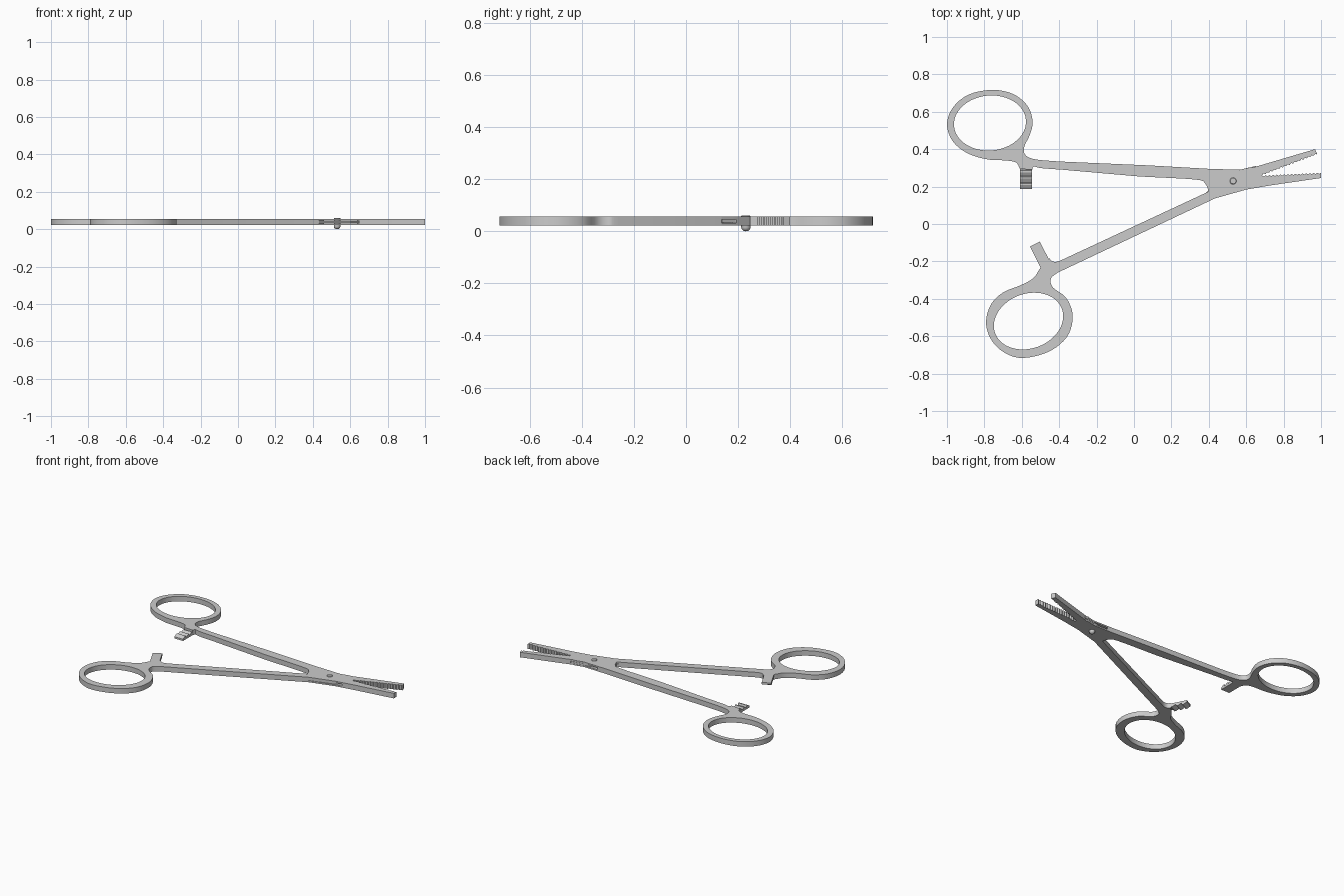
import bpy, bmesh, math
from mathutils import Vector

if "Cube" in bpy.data.objects:
    bpy.data.objects.remove(bpy.data.objects["Cube"])

Z0, Z1 = 0.022, 0.056          # body underside and top


def curve(pts, n=4):
    """Smooth open run through the points (Catmull-Rom)."""
    p = [Vector(q) for q in pts]
    p = [2 * p[0] - p[1]] + p + [2 * p[-1] - p[-2]]
    out = []
    for i in range(1, len(p) - 2):
        a, b, c, d = p[i - 1:i + 3]
        for k in range(n):
            t = k / n
            out.append(tuple(0.5 * (2 * b + (c - a) * t + (2 * a - 5 * b + 4 * c - d) * t * t
                                    + (3 * b - a - 3 * c + d) * t ** 3)))
    return out + [tuple(p[-2])]


def ellipse(cx, cy, a, b, deg, n=48):
    r = math.radians(deg)
    out = []
    for i in range(n):
        u = 2 * math.pi * i / n
        x, y = a * math.cos(u), b * math.sin(u)
        out.append((cx + x * math.cos(r) - y * math.sin(r), cy + x * math.sin(r) + y * math.cos(r)))
    return out


def serrate(p, q, n=16, depth=0.007):
    """Zigzag biting face from p to q, cut in to the right of travel."""
    p, q = Vector(p), Vector(q)
    d = (q - p).normalized()
    side = Vector((d.y, -d.x)) * depth
    out = []
    for i in range(n):
        out.append(tuple(p.lerp(q, i / n)))
        out.append(tuple(p.lerp(q, (i + 0.5) / n) + side))
    return out + [tuple(q)]


def finish(name, bm):
    bmesh.ops.recalc_face_normals(bm, faces=bm.faces[:])
    me = bpy.data.meshes.new(name)
    bm.to_mesh(me)
    bm.free()
    ob = bpy.data.objects.new(name, me)
    bpy.context.collection.objects.link(ob)
    return ob


def smooth(ob):
    bpy.ops.object.select_all(action='DESELECT')
    ob.select_set(True)
    bpy.context.view_layer.objects.active = ob
    bpy.ops.object.shade_smooth_by_angle(angle=math.radians(30))


def plate(name, loops, z0=Z0, z1=Z1):
    """Flat solid from an outline and optional hole outlines."""
    bm = bmesh.new()
    edges = []
    for loop in loops:
        vs = [bm.verts.new((x, y, z0)) for x, y in loop]
        edges += [bm.edges.new((vs[i - 1], vs[i])) for i in range(len(vs))]
    bmesh.ops.triangle_fill(bm, use_beauty=True, use_dissolve=False, edges=edges)
    r = bmesh.ops.extrude_face_region(bm, geom=bm.faces[:])
    top = [v for v in r['geom'] if isinstance(v, bmesh.types.BMVert)]
    bmesh.ops.translate(bm, verts=top, vec=(0, 0, z1 - z0))
    return finish(name, bm)


def ratchet(name, start, tip, width, back, root, peak, plain=0.02, teeth=3):
    """Catch bar with sawteeth rising from root to peak; back is the flat side."""
    s, t = Vector(start), Vector(tip)
    length = (t - s).length
    d = (t - s).normalized()
    side = Vector((-d.y, d.x)) * width / 2
    prof = [(0, back), (0, root), (plain, root)]
    step = (length - plain) / teeth
    for i in range(teeth):
        u = plain + i * step
        prof += [(u + step * 0.15, peak), (u + step * 0.4, peak), (u + step, root)]
    prof.append((length, back))
    bm = bmesh.new()
    rows = []
    for sg in (-1, 1):
        rows.append([bm.verts.new((*(s + d * u + side * sg), z)) for u, z in prof])
        bm.faces.new(rows[-1])
    for i in range(len(prof)):
        bm.faces.new((rows[0][i - 1], rows[0][i], rows[1][i], rows[1][i - 1]))
    return finish(name, bm)


# Upper arm: finger ring, shank, box joint and lower jaw in one outline
ring_a = [(-.61, .295), (-.631, .329), (-.69, .34), (-.781, .345), (-.888, .377), (-.968, .441),
          (-1, .532), (-.968, .623), (-.882, .693), (-.754, .717), (-.642, .693), (-.567, .628),
          (-.542, .548), (-.556, .479), (-.588, .409), (-.578, .366), (-.524, .345), (-.396, .334)]
box_top = [(.086, .313), (.40, .295), (.567, .29), (.625, .304), (.645, .302)]
low_jaw = serrate((.685, .26), (1, .275)) + [(1, .246), (.727, .206), (.60, .184), (.433, .137)]
under = curve([(.40, .174), (.38, .217), (.326, .238), (.03, .254)])
neck_a = curve([(-.38, .29), (-.5, .299), (-.535, .308), (-.545, .29)])
upper_arm = plate('upper_arm', [curve(ring_a) + box_top + low_jaw + under + neck_a,
                                ellipse(-.77, .54, .193, .147, 5)])

# Slot through the box joint
slot = plate('slot_cutter', [[(.38, .10), (.405, .20), (.50, .36), (.72, .36), (.68, .255), (.60, .10)]],
             .032, .046)
mod = upper_arm.modifiers.new('slot', 'BOOLEAN')
mod.operation = 'DIFFERENCE'
mod.solver = 'EXACT'
mod.object = slot
bpy.context.view_layer.objects.active = upper_arm
bpy.ops.object.modifier_apply(modifier='slot')
bpy.data.objects.remove(slot)
smooth(upper_arm)

# Lower arm: finger ring and shank
ring_b = [(-.406, -.259), (-.444, -.291), (-.433, -.34), (-.364, -.393), (-.328, -.484), (-.348, -.586),
          (-.417, -.66), (-.513, -.703), (-.62, -.715), (-.711, -.676), (-.77, -.607), (-.791, -.521),
          (-.765, -.43), (-.70, -.366), (-.61, -.329), (-.54, -.291), (-.503, -.238)]
neck_b = curve([(-.452, -.184), (-.435, -.2), (-.406, -.2), (-.36, -.18)])
lower_arm = plate('lower_arm', [curve(ring_b) + neck_b + [(.40, .174), (.433, .137)],
                                ellipse(-.564, -.519, .19, .146, 20)])
smooth(lower_arm)

# Tongue passing through the slot, and the upper jaw
plate('joint_tongue', [[(.38, .16), (.48, .27), (.65, .31), (.69, .27), (.60, .19), (.42, .135)]],
      .033, .045)
plate('upper_jaw', [serrate((.98, .372), (.685, .26)) + [(.636, .302), (.968, .40)]])

# Ratchet catches, teeth facing each other
ratchet('upper_ratchet', (-.577, .31), (-.577, .187), .065, Z0, .034, .046)
ratchet('lower_ratchet', (-.470, -.225), (-.530, -.107), .059, Z1, .044, .032)

# Pivot rivet, turned profile
bm = bmesh.new()
prof = [(0, 0), (.009, .002), (.015, .007), (.018, .014), (.018, .058), (.015, .061), (0, .061)]
vs = [bm.verts.new((r, 0, z)) for r, z in prof]
es = [bm.edges.new(vs[i:i + 2]) for i in range(len(vs) - 1)]
bmesh.ops.spin(bm, geom=vs + es, cent=(0, 0, 0), axis=(0, 0, 1), angle=2 * math.pi, steps=20)
bmesh.ops.remove_doubles(bm, verts=bm.verts[:], dist=1e-5)
rivet = finish('pivot_rivet', bm)
rivet.location = (.53, .23, 0)
smooth(rivet)
